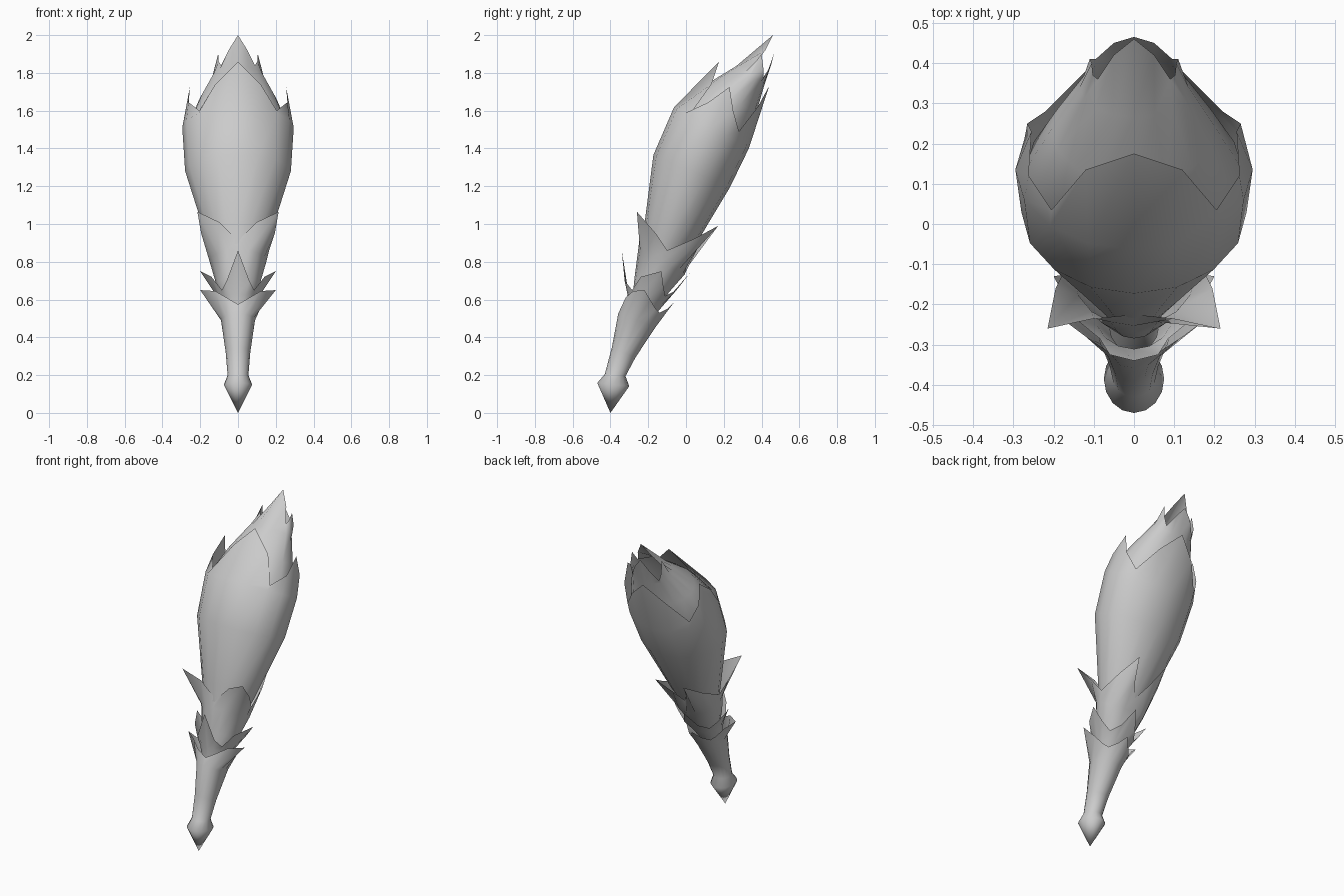
import bpy, bmesh, math

cube = bpy.data.objects.get("Cube")
if cube:
    bpy.data.objects.remove(cube, do_unlink=True)

mat = bpy.data.materials.new("pale_grey")
mat.use_nodes = True
GREY = (0.6, 0.6, 0.6, 1)
mat.diffuse_color = GREY
mat.node_tree.nodes["Principled BSDF"].inputs["Base Color"].default_value = GREY

COLS = 16


def whorl(name, rings, crown):
    """Loft tilted elliptical rings (y, z, half width, half depth, tilt),
    ending in a petal edge given from front to back and mirrored in x."""
    bm = bmesh.new()
    rows = []
    for cy, cz, rx, rd, tilt in rings:
        row = []
        for i in range(COLS):
            a = math.tau * i / COLS
            d = rd * math.cos(a)
            row.append(bm.verts.new((rx * math.sin(a),
                                     cy - d * math.cos(tilt),
                                     cz + d * math.sin(tilt))))
        rows.append(row)
    edge = list(crown) + [(-x, y, z) for x, y, z in crown[-2:0:-1]]
    rows.append([bm.verts.new(p) for p in edge])
    for low, high in zip(rows, rows[1:]):
        for i in range(COLS):
            j = (i + 1) % COLS
            bm.faces.new((low[i], low[j], high[j], high[i]))
    bmesh.ops.remove_doubles(bm, verts=bm.verts, dist=0.0005)
    mesh = bpy.data.meshes.new(name)
    bm.to_mesh(mesh)
    bm.free()
    mesh.materials.append(mat)
    for p in mesh.polygons:
        p.use_smooth = True
    obj = bpy.data.objects.new(name, mesh)
    bpy.context.collection.objects.link(obj)
    return obj


# Stem with a pointed foot, opening into two side leaves and a small back leaf
whorl("stem",
      [(-0.40, 0.00, 0, 0, 0),
       (-0.385, 0.15, 0.075, 0.085, 0.1),
       (-0.375, 0.20, 0.055, 0.055, 0.1),
       (-0.33, 0.32, 0.065, 0.068, 0.4),
       (-0.26, 0.49, 0.09, 0.105, 0.35)],
      [(0, -0.33, 0.575), (0.06, -0.32, 0.61), (0.12, -0.28, 0.645),
       (0.20, -0.22, 0.65), (0.14, -0.19, 0.60), (0.10, -0.16, 0.55),
       (0.075, -0.14, 0.53), (0.04, -0.10, 0.55), (0, -0.06, 0.59)])

# Four short leaves: front, sides and back
whorl("lower_leaves",
      [(-0.26, 0.49, 0.06, 0.06, 0.3),
       (-0.215, 0.60, 0.10, 0.10, 0.3)],
      [(0, -0.34, 0.86), (0.06, -0.325, 0.70), (0.085, -0.285, 0.65),
       (0.14, -0.24, 0.72), (0.20, -0.13, 0.75), (0.14, -0.12, 0.67),
       (0.09, -0.11, 0.62), (0.05, -0.05, 0.65), (0, 0.02, 0.74)])

# Cup holding the bud, with four flared diagonal points
whorl("upper_leaves",
      [(-0.22, 0.57, 0.07, 0.07, 0.4),
       (-0.18, 0.68, 0.115, 0.10, 0.4),
       (-0.13, 0.80, 0.15, 0.14, 0.5)],
      [(0, -0.225, 0.91), (0.10, -0.235, 1.01), (0.215, -0.26, 1.065),
       (0.195, -0.16, 0.95), (0.165, -0.10, 0.86), (0.145, 0.04, 0.92),
       (0.10, 0.17, 0.99), (0.05, 0.07, 0.89), (0, 0.01, 0.82)])

# Outer petals wrapping the bud
whorl("outer_petals",
      [(-0.20, 0.65, 0.07, 0.07, 0.4),
       (-0.10, 0.92, 0.165, 0.145, 0.6),
       (0.03, 1.28, 0.28, 0.22, 0.4),
       (0.135, 1.51, 0.295, 0.226, 0.5)],
      [(0, 0.175, 1.86), (0.12, 0.135, 1.74), (0.205, 0.035, 1.60),
       (0.262, 0.12, 1.645), (0.255, 0.23, 1.725), (0.265, 0.25, 1.60),
       (0.22, 0.28, 1.49), (0.12, 0.38, 1.62), (0, 0.44, 1.73)])

# Inner petals closing toward the back
whorl("inner_petals",
      [(0.05, 1.30, 0.24, 0.19, 0.45),
       (0.135, 1.51, 0.27, 0.205, 0.5),
       (0.235, 1.66, 0.205, 0.155, 0.5),
       (0.34, 1.785, 0.135, 0.09, 0.6)],
      [(0, 0.46, 2.00), (0.05, 0.42, 1.92), (0.09, 0.36, 1.84),
       (0.102, 0.37, 1.86), (0.105, 0.40, 1.90), (0.11, 0.41, 1.82),
       (0.095, 0.41, 1.77), (0.05, 0.45, 1.84), (0, 0.465, 1.90)])
